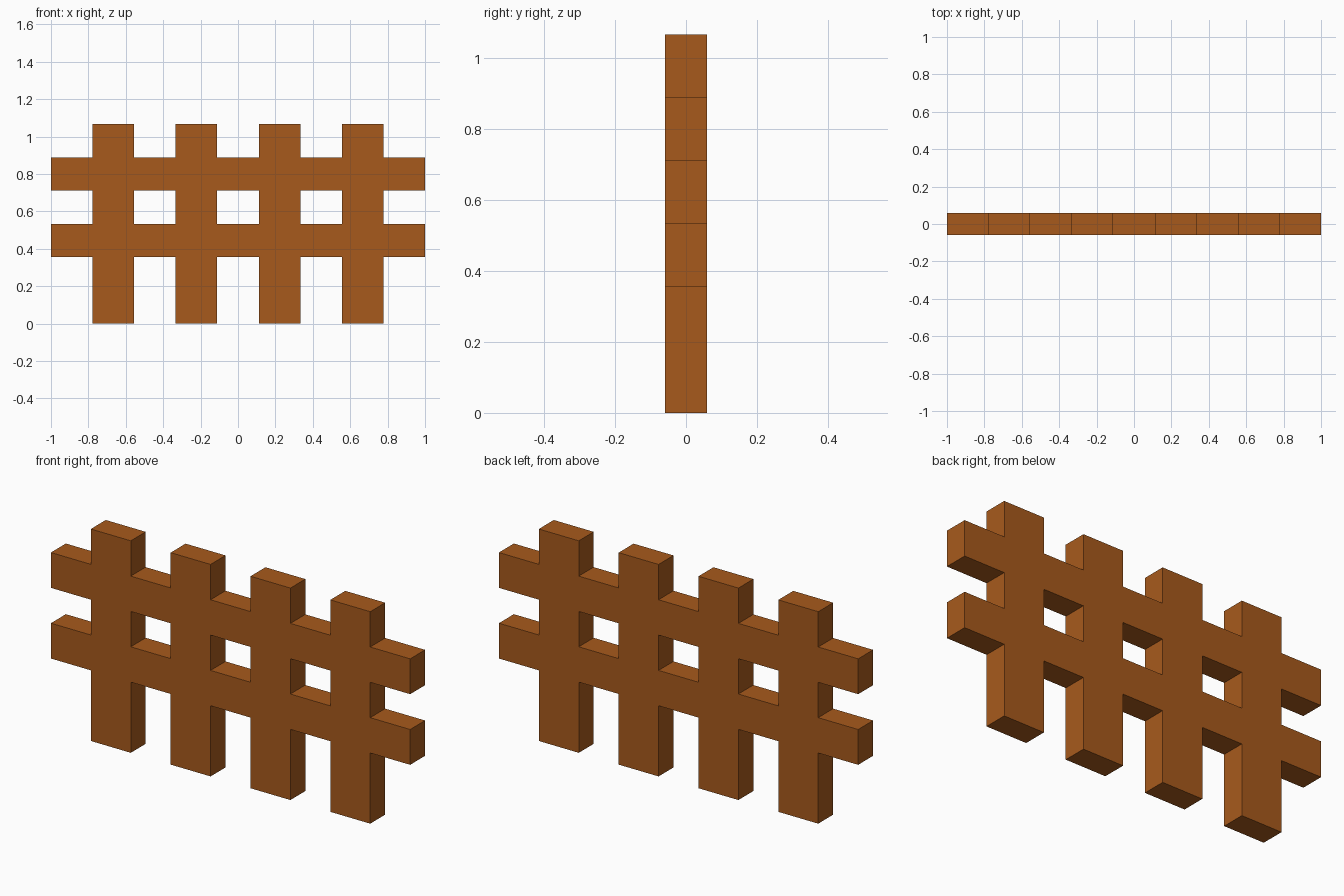
import bpy, bmesh

if "Cube" in bpy.data.objects:
    bpy.data.objects.remove(bpy.data.objects["Cube"])

# Lattice: 9 columns by 6 rows; odd columns are posts, rows 2 and 4 are rails
COLS, ROWS = 9, 6
W = 2 / COLS
H = 0.8 * W
DEPTH = H * 2 / 3

bm = bmesh.new()
grid = [[bm.verts.new((-1 + i * W, -DEPTH / 2, k * H)) for k in range(ROWS + 1)]
        for i in range(COLS + 1)]
for i in range(COLS):
    for k in range(ROWS):
        if i % 2 == 1 or k in (2, 4):
            bm.faces.new((grid[i][k], grid[i + 1][k],
                          grid[i + 1][k + 1], grid[i][k + 1]))
bmesh.ops.delete(bm, geom=[v for v in bm.verts if not v.link_faces], context='VERTS')

# Thicken the front outline into one solid fence
ext = bmesh.ops.extrude_face_region(bm, geom=bm.faces[:], use_keep_orig=True)
bmesh.ops.translate(bm, vec=(0, DEPTH, 0),
                    verts=[g for g in ext["geom"] if isinstance(g, bmesh.types.BMVert)])
bmesh.ops.recalc_face_normals(bm, faces=bm.faces[:])

mesh = bpy.data.meshes.new("fence")
bm.to_mesh(mesh)
bm.free()
fence = bpy.data.objects.new("fence", mesh)
bpy.context.collection.objects.link(fence)

# Brown wood
wood = bpy.data.materials.new("brown_wood")
wood.diffuse_color = (0.39, 0.102, 0.0116, 1)
wood.use_nodes = True
wood.node_tree.nodes["Principled BSDF"].inputs["Base Color"].default_value = wood.diffuse_color
mesh.materials.append(wood)
